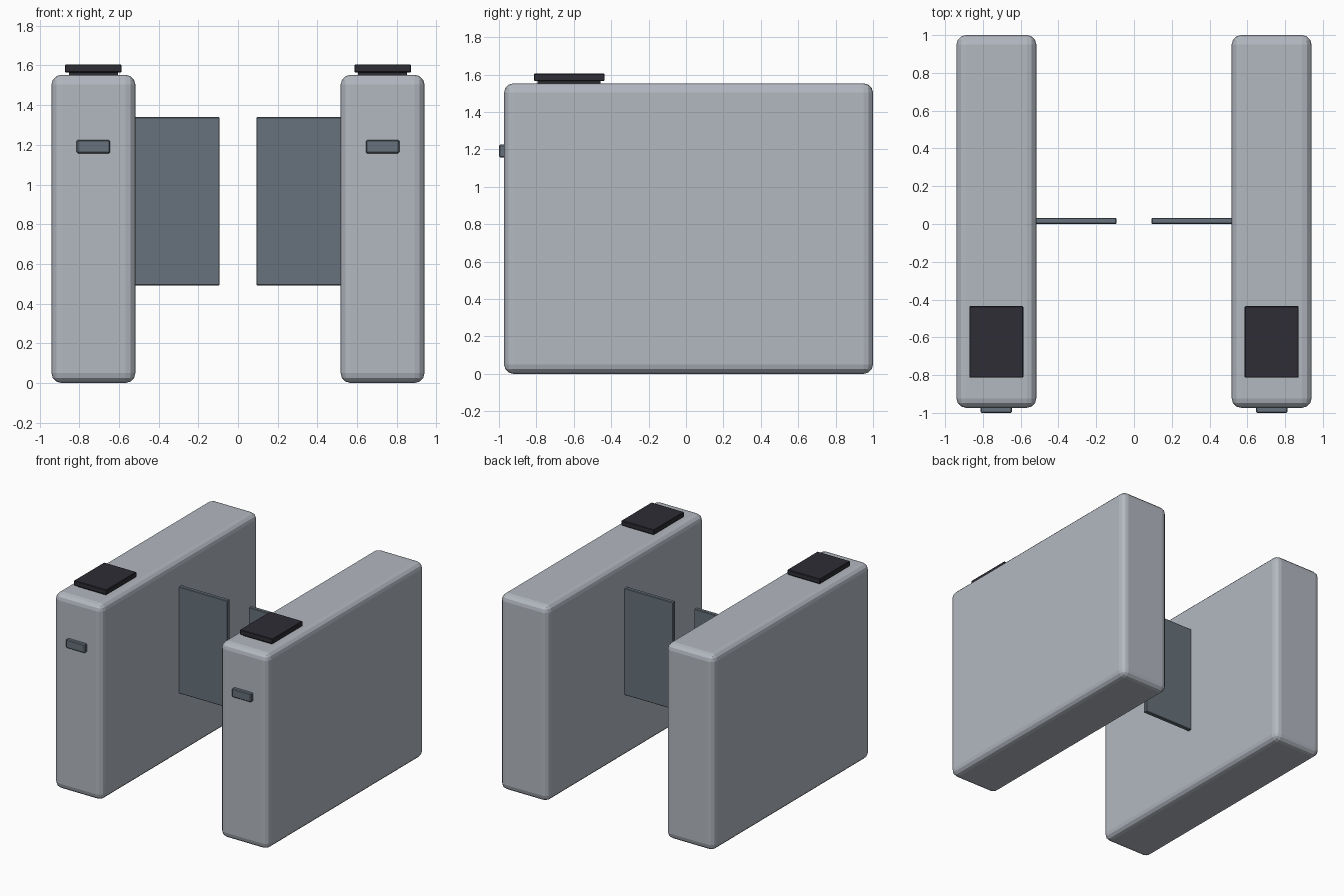
import bpy, bmesh

if "Cube" in bpy.data.objects:
    bpy.data.objects.remove(bpy.data.objects["Cube"])


def make_material(name, colour):
    m = bpy.data.materials.new(name)
    m.diffuse_color = (*colour, 1.0)
    m.use_nodes = True
    m.node_tree.nodes["Principled BSDF"].inputs["Base Color"].default_value = m.diffuse_color
    return m


casing = make_material("pale grey metal", (0.45, 0.48, 0.53))
slate = make_material("slate grey glass", (0.135, 0.17, 0.20))
black = make_material("near black plastic", (0.026, 0.026, 0.035))


def box(name, lo, hi, material, bevel=0.0, segments=1):
    """Box between two corners, with optional bevelled edges."""
    bm = bmesh.new()
    bmesh.ops.create_cube(bm, size=1)
    for v in bm.verts:
        v.co = [(a + b) / 2 + c * (b - a) for a, b, c in zip(lo, hi, v.co)]
    if bevel:
        bmesh.ops.bevel(bm, geom=bm.edges[:], offset=bevel, segments=segments,
                        profile=0.5, affect='EDGES')
    bmesh.ops.recalc_face_normals(bm, faces=bm.faces[:])
    mesh = bpy.data.meshes.new(name)
    bm.to_mesh(mesh)
    bm.free()
    mesh.materials.append(material)
    obj = bpy.data.objects.new(name, mesh)
    bpy.context.collection.objects.link(obj)


def side_box(name, x, y, z, *args):
    """The same box on the left and right of the walkway."""
    box("right_" + name, (x[0], y[0], z[0]), (x[1], y[1], z[1]), *args)
    box("left_" + name, (-x[1], y[0], z[0]), (-x[0], y[1], z[1]), *args)


# Gate cabinets with rounded edges
side_box("cabinet", (0.517, 0.94), (-0.973, 1.0), (0.0, 1.553), casing, 0.05, 3)

# Barrier flaps facing each other across the walkway
side_box("barrier_flap", (0.093, 0.54), (0.0, 0.032), (0.492, 1.34), slate, 0.004)

# Card reader pads, each on a slightly smaller base
side_box("reader_base", (0.605, 0.852), (-0.793, -0.458), (1.54, 1.567), black)
side_box("reader_pad", (0.586, 0.872), (-0.813, -0.435), (1.565, 1.605), black, 0.004)

# Ticket slots on the front ends
side_box("ticket_slot", (0.645, 0.813), (-1.0, -0.96), (1.157, 1.225), slate, 0.006)
